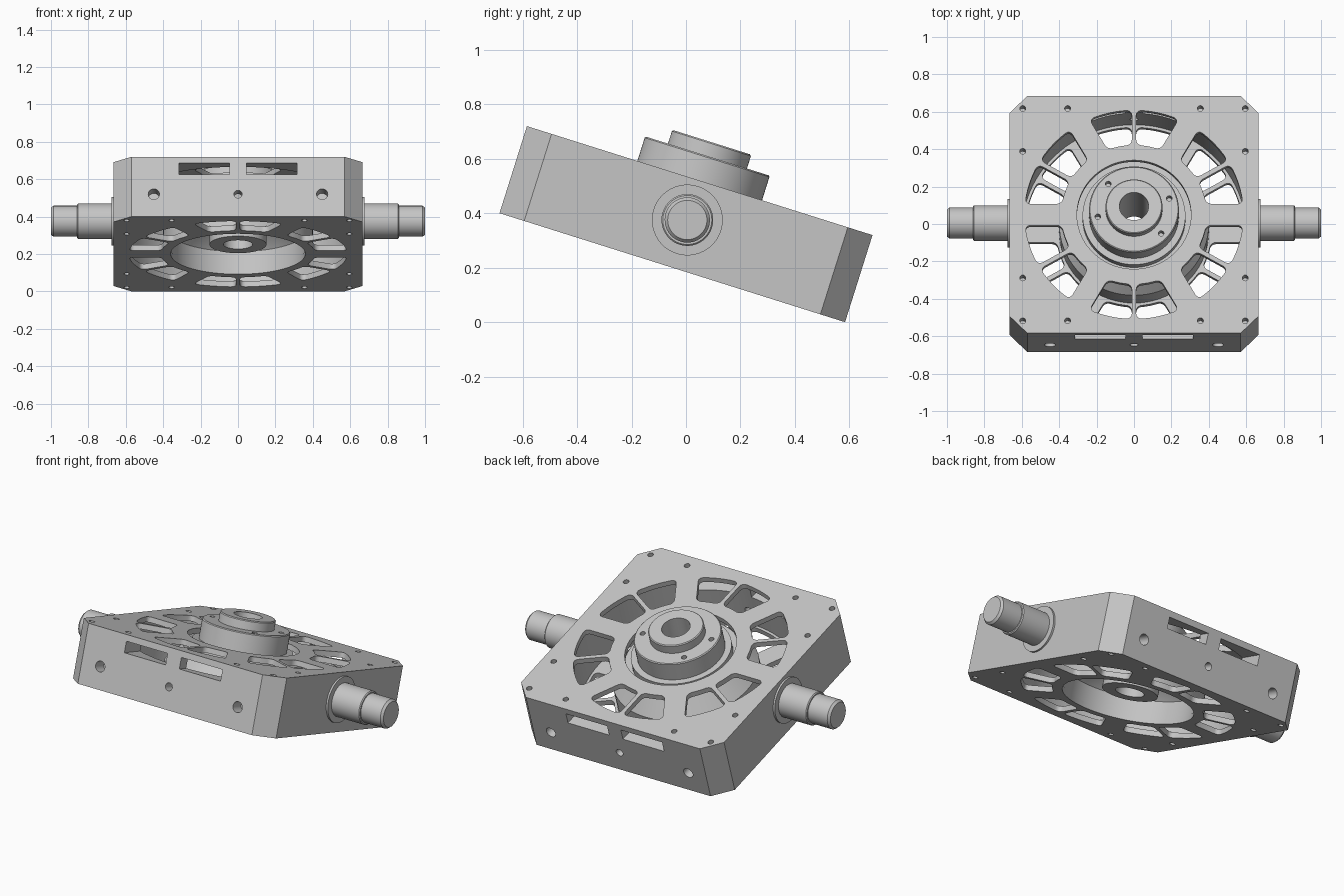
import bpy, bmesh
from math import sin, cos, asin, pi, radians
from mathutils import Matrix, Vector

if "Cube" in bpy.data.objects:
    bpy.data.objects.remove(bpy.data.objects["Cube"], do_unlink=True)

TILT = radians(-17.5)
CENTRE = Vector((0, 0, 0.36))
HALF, TOP, PLATE = 0.665, 0.1675, 0.137   # half width, half height, inner plate level

metal = bpy.data.materials.new("light_grey_metal")
metal.use_nodes = True
grey = (0.56, 0.56, 0.56, 1)
metal.diffuse_color = grey
metal.node_tree.nodes["Principled BSDF"].inputs["Base Color"].default_value = grey


def make(name, bm):
    bmesh.ops.recalc_face_normals(bm, faces=bm.faces)
    mesh = bpy.data.meshes.new(name)
    bm.to_mesh(mesh)
    bm.free()
    mesh.materials.append(metal)
    obj = bpy.data.objects.new(name, mesh)
    bpy.context.collection.objects.link(obj)
    return obj


def cut(obj, bm):
    """Subtract the shapes in bm from obj and drop the cutter."""
    cutter = make("cutter", bm)
    cutter.hide_render = True
    mod = obj.modifiers.new("cut", "BOOLEAN")
    mod.operation, mod.solver, mod.object = "DIFFERENCE", "EXACT", cutter
    graph = bpy.context.evaluated_depsgraph_get()
    mesh = bpy.data.meshes.new_from_object(obj.evaluated_get(graph))
    obj.modifiers.clear()
    obj.data = mesh
    bpy.data.objects.remove(cutter, do_unlink=True)


def cylinder(bm, centre, radius, depth, axis="Z", sides=24):
    turn = Matrix.Rotation(pi / 2, 4, "X") if axis == "Y" else Matrix()
    bmesh.ops.create_cone(bm, cap_ends=True, segments=sides, radius1=radius, radius2=radius,
                          depth=depth, matrix=Matrix.Translation(centre) @ turn)


def prism(bm, outline, low, high):
    face = bm.faces.new([bm.verts.new((x, y, low)) for x, y in outline])
    made = bmesh.ops.extrude_face_region(bm, geom=[face])["geom"]
    top = [v for v in made if isinstance(v, bmesh.types.BMVert)]
    bmesh.ops.translate(bm, verts=top, vec=(0, 0, high - low))
    return face


def lathe(name, profile, sides=72):
    """Spin a closed (radius, height) profile around z."""
    bm = bmesh.new()
    rings = [[bm.verts.new((r * cos(2 * pi * i / sides), r * sin(2 * pi * i / sides), h))
              for r, h in profile] for i in range(sides)]
    n = len(profile)
    for i in range(sides):
        a, b = rings[i], rings[(i + 1) % sides]
        for j in range(n):
            k = (j + 1) % n
            bm.faces.new((a[j], b[j], b[k], a[k]))
    bmesh.ops.remove_doubles(bm, verts=bm.verts, dist=1e-5)
    return make(name, bm)


def window(bm, rib, side, inner, low, high, outer=0.585):
    """Rounded ring-sector opening between a thin rib and a wide spoke."""
    outline = []
    for r, steps in ((inner, 4), (outer, 6)):
        start, end = asin(0.012 / r), pi / 6 - asin(0.06 / r)
        arc = [start + (end - start) * i / steps for i in range(steps + 1)]
        if r == outer:
            arc.reverse()
        outline += [(r * cos(rib + side * a), r * sin(rib + side * a)) for a in arc]
    piece = bmesh.new()
    prism(piece, outline, low, high)
    corners = [Vector(outline[i]) for i in (0, 4, 5, 11)]
    edges = [e for e in piece.edges
             if (e.verts[0].co - e.verts[1].co).xy.length < 1e-5
             and any((e.verts[0].co.xy - c).length < 1e-4 for c in corners)]
    bmesh.ops.bevel(piece, geom=edges, offset=0.028, segments=4, profile=0.5,
                    affect="EDGES", clamp_overlap=True)
    bmesh.ops.recalc_face_normals(piece, faces=piece.faces)
    temp = bpy.data.meshes.new("temp")
    piece.to_mesh(temp)
    piece.free()
    bm.from_mesh(temp)
    bpy.data.meshes.remove(temp)


# Square housing with chamfered corners
bm = bmesh.new()
c = HALF - 0.095
prism(bm, [(HALF, -c), (HALF, c), (c, HALF), (-c, HALF),
           (-HALF, c), (-HALF, -c), (-c, -HALF), (c, -HALF)], -TOP, TOP)
housing = make("housing", bm)

# Round cavity inside the housing
bm = bmesh.new()
cylinder(bm, (0, 0, 0), 0.6, 2 * PLATE, sides=96)
cut(housing, bm)

# Windows, central openings, bolt holes and side slots
bm = bmesh.new()
for i in range(6):
    for side in (1, -1):
        rib = pi / 6 + i * pi / 3
        window(bm, rib, side, 0.39, PLATE - 0.002, 0.2)
        window(bm, rib, side, 0.415, -0.2, 0.002 - PLATE)
cylinder(bm, (0, 0, 0.17), 0.305, 0.07, sides=72)
cylinder(bm, (0, 0, -0.17), 0.36, 0.07, sides=72)
for sx in (1, -1):
    for sy in (1, -1):
        for x, y in ((0.595, 0.595), (0.355, 0.595), (0.595, 0.355)):
            for z in (TOP, -TOP):
                cylinder(bm, (sx * x, sy * y, z), 0.016, 0.1, sides=16)
        cylinder(bm, (sx * 0.45, sy * HALF, -0.042), 0.03, 0.16, "Y")
        slot = Matrix.Translation((sx * 0.18, sy * 0.59, 0.1)) @ Matrix.Diagonal((0.27, 0.22, 0.064, 1))
        bmesh.ops.create_cube(bm, size=1, matrix=slot)
for sy in (1, -1):
    cylinder(bm, (0, sy * HALF, -0.042), 0.022, 0.18, "Y")
cut(housing, bm)

# Central hub with a hollow drum underneath
hub = lathe("hub", [(0.078, -0.115), (0.152, -0.115), (0.152, 0.03), (0.24, 0.06),
                    (0.3, 0.03), (0.362, -0.04), (0.362, -0.15), (0.4, -0.15),
                    (0.4, 0.0), (0.32, 0.1), (0.275, 0.1), (0.275, 0.15),
                    (0.24, 0.15), (0.24, 0.257), (0.235, 0.262), (0.152, 0.262),
                    (0.152, 0.31), (0.147, 0.315), (0.078, 0.315)])
bm = bmesh.new()
for angle in (18, -43, 134, 192):
    a = radians(angle)
    cylinder(bm, (0.198 * cos(a), 0.198 * sin(a), 0.26), 0.015, 0.08, sides=16)
cut(hub, bm)

parts = [housing, hub]

# Stepped side shafts with a thin collar
for name, side in (("left_shaft", 1), ("right_shaft", -1)):
    shaft = lathe(name, [(0, 0.64), (0.13, 0.64), (0.13, 0.676), (0.095, 0.676),
                         (0.095, 0.855), (0.09, 0.86), (0.083, 0.86),
                         (0.083, 0.987), (0.072, 1.0), (0, 1.0)], 48)
    shaft.data.transform(Matrix.Translation((0, 0, 0.016)) @ Matrix.Rotation(side * pi / 2, 4, "Y"))
    parts.append(shaft)

# Tilt the assembly and shade it
bpy.ops.object.select_all(action="DESELECT")
for obj in parts:
    obj.matrix_world = Matrix.Translation(CENTRE) @ Matrix.Rotation(TILT, 4, "X")
    obj.select_set(True)
bpy.context.view_layer.objects.active = housing
bpy.ops.object.shade_smooth_by_angle(angle=radians(30))
